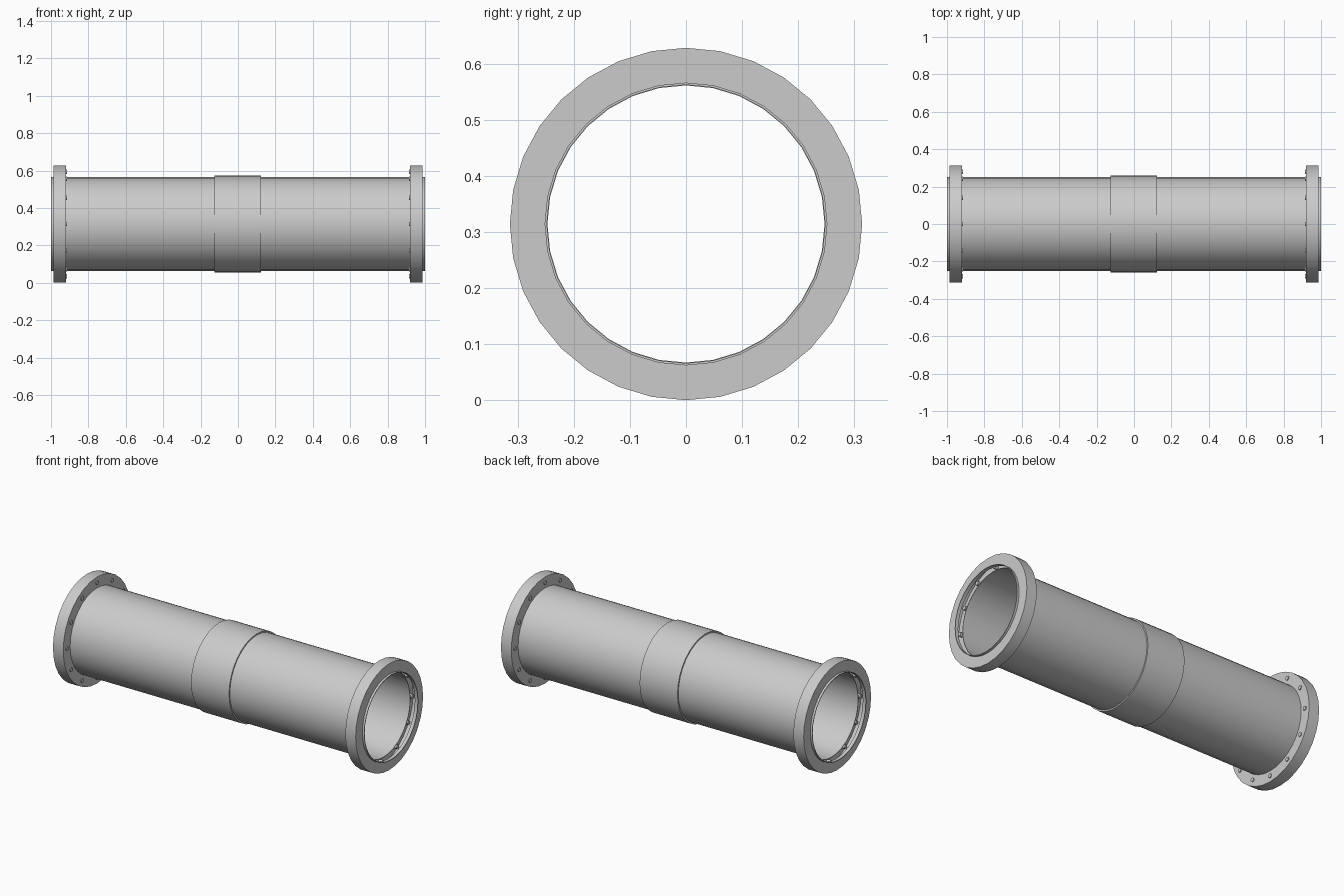
import bpy, bmesh, math
from mathutils import Matrix, Vector

SEGMENTS = 32
AXIS_Z = 0.314

if "Cube" in bpy.data.objects:
    bpy.data.objects.remove(bpy.data.objects["Cube"], do_unlink=True)

grey = bpy.data.materials.new("light grey metal")
grey.use_nodes = True
colour = (0.6, 0.6, 0.6, 1)
grey.diffuse_color = colour
grey.node_tree.nodes["Principled BSDF"].inputs["Base Color"].default_value = colour


def finish(name, bm):
    """Turn a bmesh into a smooth shaded object on the pipe axis."""
    bmesh.ops.recalc_face_normals(bm, faces=bm.faces)
    mesh = bpy.data.meshes.new(name)
    bm.to_mesh(mesh)
    bm.free()
    mesh.materials.append(grey)
    obj = bpy.data.objects.new(name, mesh)
    obj.location.z = AXIS_Z
    bpy.context.collection.objects.link(obj)
    bpy.ops.object.select_all(action='DESELECT')
    obj.select_set(True)
    bpy.context.view_layer.objects.active = obj
    bpy.ops.object.shade_smooth_by_angle(angle=math.radians(35))
    return obj


def revolve(name, profile):
    """Spin a closed (x, radius) profile around the x axis."""
    bm = bmesh.new()
    verts = [bm.verts.new((x, 0, r)) for x, r in profile]
    edges = [bm.edges.new((v, verts[i - 1])) for i, v in enumerate(verts)]
    bmesh.ops.spin(bm, geom=verts + edges, axis=(1, 0, 0), cent=(0, 0, 0),
                   angle=math.tau, steps=SEGMENTS, use_duplicate=False)
    bmesh.ops.remove_doubles(bm, verts=bm.verts, dist=1e-4)
    return finish(name, bm)


def tube(name, x0, x1, inner, outer):
    return revolve(name, [(x0, inner), (x1, inner), (x1, outer), (x0, outer)])


# Thin main pipe and the coupling sleeve around its middle
tube("pipe", -0.95, 0.95, 0.247, 0.25)
tube("coupling_sleeve", -0.125, 0.122, 0.249, 0.258)

for side, s in (("left", 1), ("right", -1)):
    # Hollow flange: front plate, rim and back plate, open towards the bore
    revolve(side + "_flange", [
        (s * 0.987, 0.25), (s * 0.987, 0.314), (s * 0.92, 0.314),
        (s * 0.92, 0.249), (s * 0.924, 0.249), (s * 0.924, 0.31),
        (s * 0.983, 0.31), (s * 0.983, 0.25)])

    # Short raised lip around the mouth
    tube(side + "_mouth_lip", s * 0.98, s * 1.0, 0.248, 0.252)

    # Ring of small bolts through the back plate
    bm = bmesh.new()
    for i in range(12):
        a = math.tau * i / 12
        place = (Matrix.Translation(Vector((s * 0.93, 0.28 * math.sin(a), 0.28 * math.cos(a))))
                 @ Matrix.Rotation(math.pi / 2, 4, 'Y'))
        bmesh.ops.create_cone(bm, cap_ends=True, segments=12, radius1=0.012,
                              radius2=0.012, depth=0.03, matrix=place)
    finish(side + "_flange_bolts", bm)
